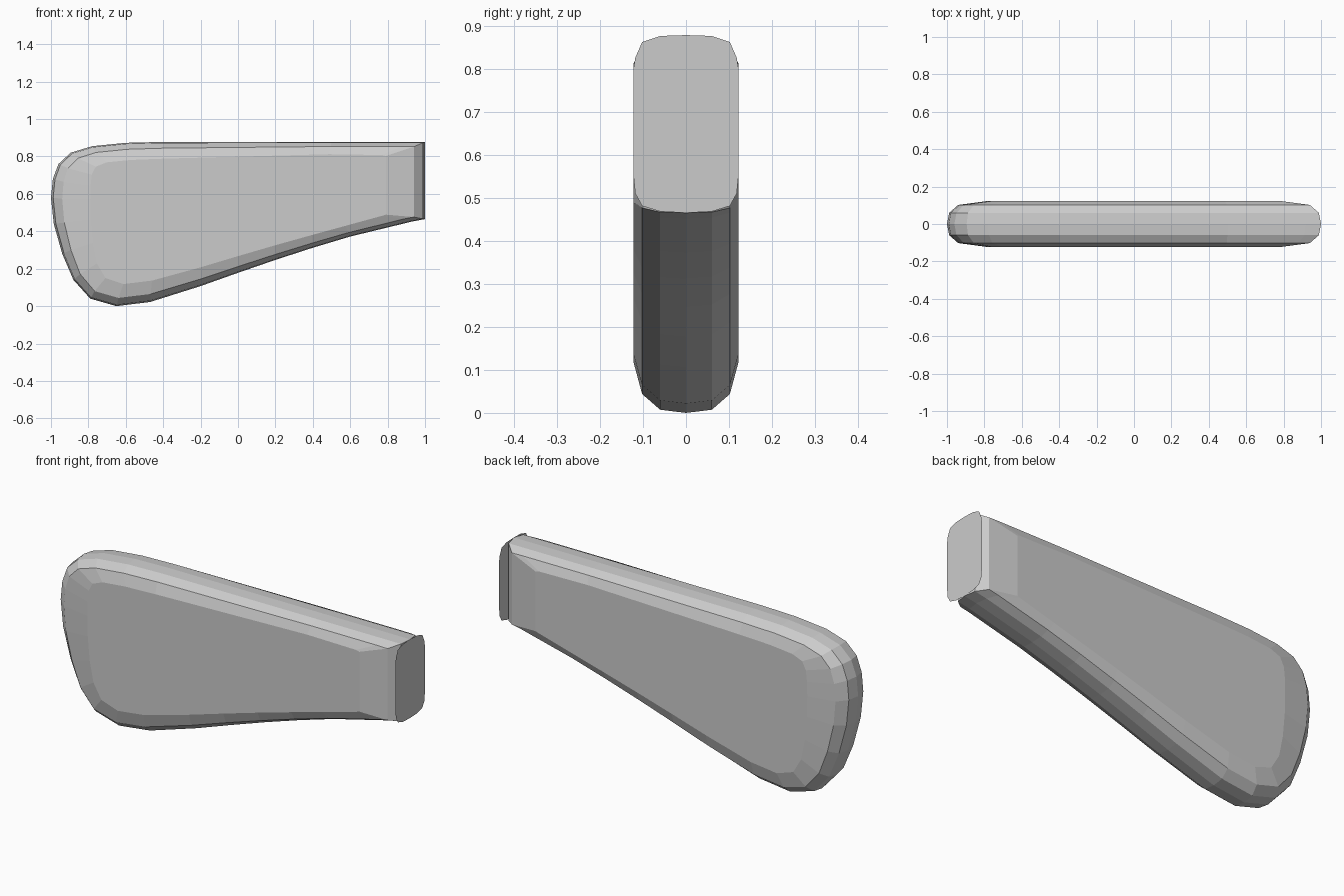
import bpy, bmesh

if "Cube" in bpy.data.objects:
    bpy.data.objects.remove(bpy.data.objects["Cube"])

# Side profile of the body at its centre line (x, z)
PROFILE = [(-1, .58), (-.99, .68), (-.96, .76), (-.895, .82), (-.78, .855), (-.6, .873),
           (-.4, .878), (.5, .878), (.92, .878), (1, .878), (1, .465),
           (.93, .452), (.6, .372), (.4, .312), (.2, .247), (0, .178), (-.2, .107),
           (-.47, .022), (-.65, 0), (-.79, .04), (-.88, .14), (-.94, .28), (-.985, .44)]


def centre(x):
    return .55 + .12 * x


def inset(x, z, d, k):
    # pull the ends in by d and shrink the height by k around the centre line
    x2 = x * (1 - d * abs(x) ** 3)
    return x2, centre(x2) + (z - centre(x)) * k


def finish(name, bm):
    me = bpy.data.meshes.new(name)
    bm.to_mesh(me)
    bm.free()
    ob = bpy.data.objects.new(name, me)
    bpy.context.collection.objects.link(ob)
    return ob


# Rounded body: stacked copies of the profile across the width
half = [(.122, .21, .76), (.102, .06, .91), (.06, .012, .985)]
layers = [(-y, d, k) for y, d, k in half] + [(0, 0, 1)] + half[::-1]
bm = bmesh.new()
rings = []
for y, d, k in layers:
    ring = []
    for x, z in PROFILE:
        px, pz = inset(x, z, d, k)
        ring.append(bm.verts.new((px, y, pz)))
    rings.append(ring)
n = len(PROFILE)
for a, b in zip(rings, rings[1:]):
    for i in range(n):
        j = (i + 1) % n
        bm.faces.new((a[i], a[j], b[j], b[i]))
bm.faces.new(rings[0])
bm.faces.new(rings[-1][::-1])
bmesh.ops.recalc_face_normals(bm, faces=bm.faces)
finish("body", bm)

# Thin end plate with softened corners
top = [(.122, .80), (.118, .825), (.102, .862), (.06, .876), (0, .878)]
bottom = [(0, .465), (.06, .468), (.102, .481), (.118, .51), (.122, .55)]
right = bottom + top
left = [(-y, z) for y, z in right[::-1] if y > 0]
bm = bmesh.new()
bm.faces.new([bm.verts.new((1, y, z)) for y, z in right + left])
finish("end_plate", bm)
